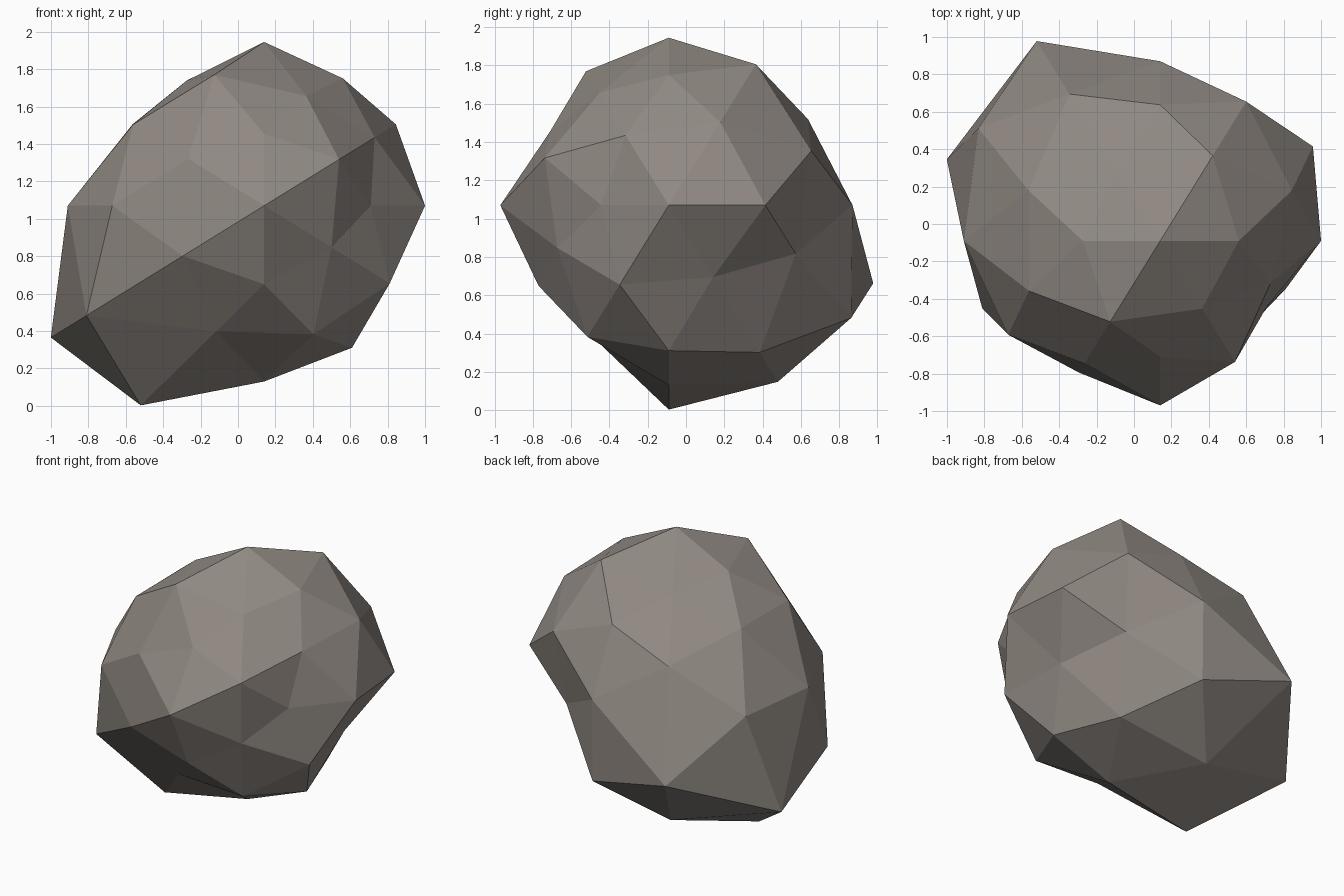
import bpy, bmesh
from itertools import product
from mathutils import Vector

if "Cube" in bpy.data.objects:
    bpy.data.objects.remove(bpy.data.objects["Cube"])

CENTRE = Vector((0.14, -0.09, 1.07))

# Radii of the boulder, grouped by direction family of a once-divided icosahedron.
# Within a family the signs run (-,-,-), (-,-,+), (-,+,-) ... over the non-zero axes.
RADII = [
    ((1, 0, 0), (1.05, 0.86)),
    ((0, 1, 0), (0.88, 0.96)),
    ((0, 0, 1), (0.94, 0.875)),
    ((.526, 0, .851), (1.255, 0.787, 0.893, 0.80)),
    ((0, .851, .526), (0.80, 0.73, 1.12, 0.855)),
    ((.851, .526, 0), (0.955, 1.143, 0.67, 0.96)),
    ((.309, .5, .809), (0.83, 0.865, 1.14, 0.72, 0.85, 0.725, 0.95, 0.91)),
    ((.5, .809, .309), (0.87, 0.81, 1.32, 0.97, 0.72, 0.80, 0.82, 0.92)),
    ((.809, .309, .5), (1.175, 0.867, 1.41, 0.87, 0.83, 0.73, 0.75, 0.87)),
]

# Even faceted ball first, then push every corner in or out
bm = bmesh.new()
corners = []
for direction, radii in RADII:
    signs = product(*[(-1, 1) if d else (0,) for d in direction])
    for sign, radius in zip(signs, radii):
        unit = Vector([d * s for d, s in zip(direction, sign)]).normalized()
        corners.append((bm.verts.new(unit), unit, radius))
bmesh.ops.convex_hull(bm, input=bm.verts[:])
for vert, unit, radius in corners:
    vert.co = CENTRE + unit * radius
bmesh.ops.recalc_face_normals(bm, faces=bm.faces[:])

mesh = bpy.data.meshes.new("boulder")
bm.to_mesh(mesh)
bm.free()

# Flat warm grey stone
stone = bpy.data.materials.new("warm_grey_stone")
stone.diffuse_color = (0.28, 0.25, 0.225, 1)
stone.use_nodes = True
stone.node_tree.nodes["Principled BSDF"].inputs["Base Color"].default_value = stone.diffuse_color
mesh.materials.append(stone)
boulder = bpy.data.objects.new("boulder", mesh)
bpy.context.collection.objects.link(boulder)
